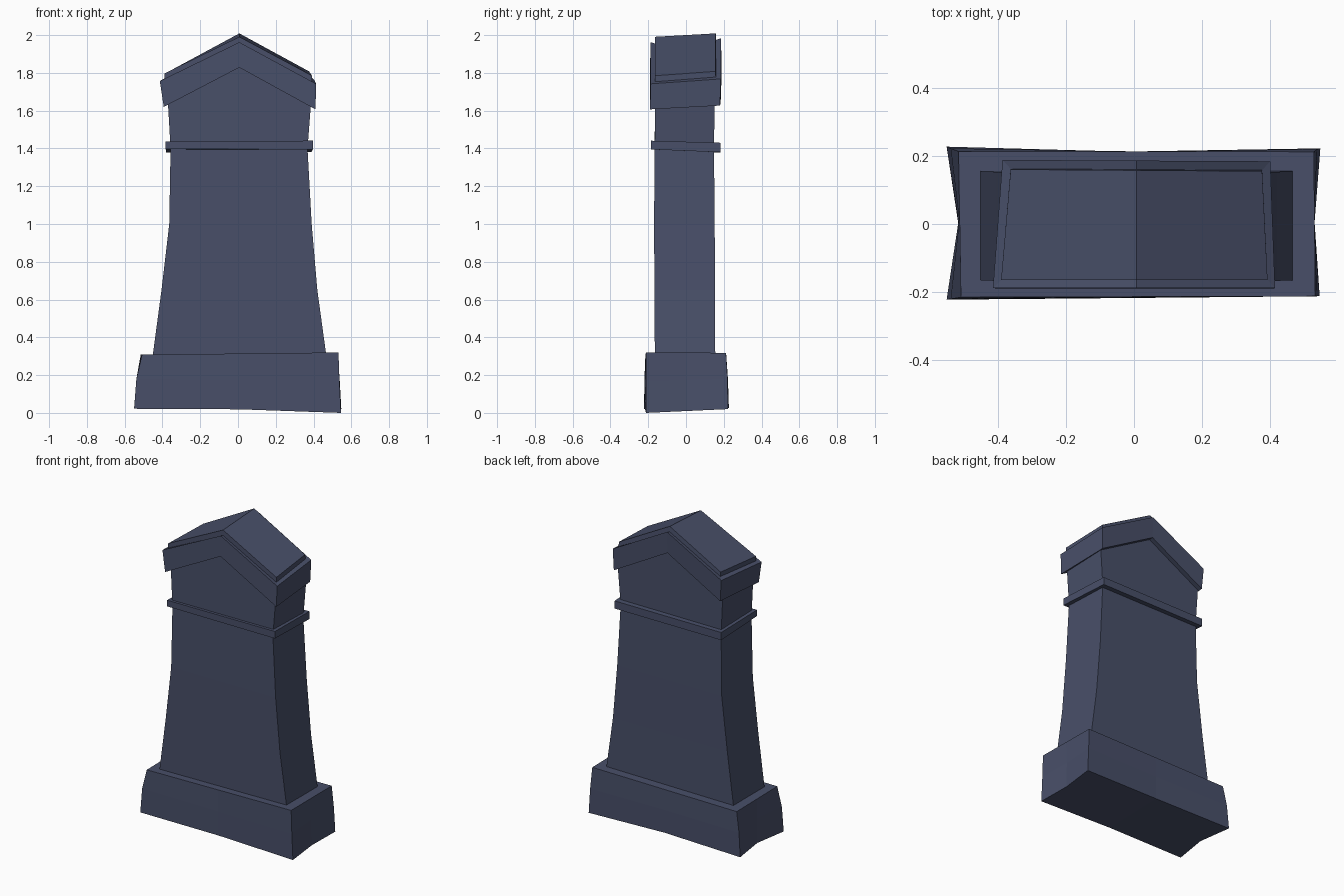
import bpy, bmesh

if "Cube" in bpy.data.objects:
    bpy.data.objects.remove(bpy.data.objects["Cube"])

stone = bpy.data.materials.new("slate blue stone")
stone.diffuse_color = (0.065, 0.078, 0.14, 1)
stone.use_nodes = True
stone.node_tree.nodes["Principled BSDF"].inputs["Base Color"].default_value = stone.diffuse_color
MID_X = 0.007


def ring(lf, rf, rb, lb, peak=0.0, pinch=(0, 0, 0)):
    """Eight points: four corners plus edge midpoints.
    peak lifts the front/back midpoints, pinch pulls left/right/back ones in."""
    def mid(a, b):
        return [(p + q) / 2 for p, q in zip(a, b)]
    mf, mr, mb, ml = mid(lf, rf), mid(rf, rb), mid(rb, lb), mid(lb, lf)
    for m in (mf, mb):
        m[0] = MID_X
        m[2] += peak
    ml[0] += pinch[0]
    mr[0] -= pinch[1]
    mb[1] -= pinch[2]
    return [lf, mf, rf, mr, rb, mb, lb, ml]


def loft(name, rings):
    """Skin a stack of rings and close both ends, folded along the centre."""
    bm = bmesh.new()
    rows = [[bm.verts.new(p) for p in r] for r in rings]
    for a, b in zip(rows, rows[1:]):
        for i in range(8):
            j = (i + 1) % 8
            bm.faces.new((a[i], a[j], b[j], b[i]))
    for row in (rows[0], rows[-1]):
        bm.faces.new([row[i] for i in (0, 1, 5, 6, 7)])
        bm.faces.new([row[i] for i in (1, 2, 3, 4, 5)])
    bmesh.ops.recalc_face_normals(bm, faces=bm.faces)
    mesh = bpy.data.meshes.new(name)
    bm.to_mesh(mesh)
    bm.free()
    mesh.materials.append(stone)
    ob = bpy.data.objects.new(name, mesh)
    bpy.context.collection.objects.link(ob)
    return ob


# uneven base block
loft("plinth", [
    ring((-.55, -.222, .022), (.545, -.212, 0), (.547, .222, .02), (-.55, .227, .025),
         .008, (.034, .016, .013)),
    ring((-.538, -.22, .18), (.537, -.212, .17), (.538, .22, .18), (-.538, .222, .18),
         0, (.024, .01, .008)),
    ring((-.508, -.215, .308), (.532, -.212, .32), (.528, .212, .318), (-.515, .213, .308)),
])

# flared slab, folded to a gable inside the cap
body = []
for z, left, right, front, back in [(.30, -.452, .468, -.165, .155),
                                    (.65, -.405, .42, -.167, .153),
                                    (1.0, -.364, .39, -.169, .152),
                                    (1.4, -.357, .368, -.166, .148),
                                    (1.66, -.372, .388, -.163, .152)]:
    body.append(ring((left, front, z), (right, front, z), (right, back, z), (left, back, z),
                     .22 if z > 1.5 else 0))
loft("slab", body)

# thin raised band
loft("band", [
    ring((-.383, -.185, 1.397), (.396, -.185, 1.395), (.388, .182, 1.38), (-.38, .18, 1.378)),
    ring((-.383, -.185, 1.437), (.396, -.185, 1.441), (.388, .182, 1.43), (-.38, .18, 1.428)),
])

# gabled cap: overhanging trim, ledge, then raised roof
loft("gable_cap", [
    ring((-.393, -.19, 1.62), (.41, -.19, 1.607), (.395, .18, 1.627), (-.375, .183, 1.632), .215),
    ring((-.414, -.188, 1.757), (.414, -.188, 1.742), (.4, .184, 1.768), (-.386, .188, 1.772), .213),
    ring((-.39, -.164, 1.767), (.392, -.164, 1.753), (.376, .158, 1.778), (-.362, .162, 1.782), .195),
    ring((-.39, -.164, 1.797), (.392, -.164, 1.785), (.376, .155, 1.808), (-.362, .16, 1.81), .2),
])
